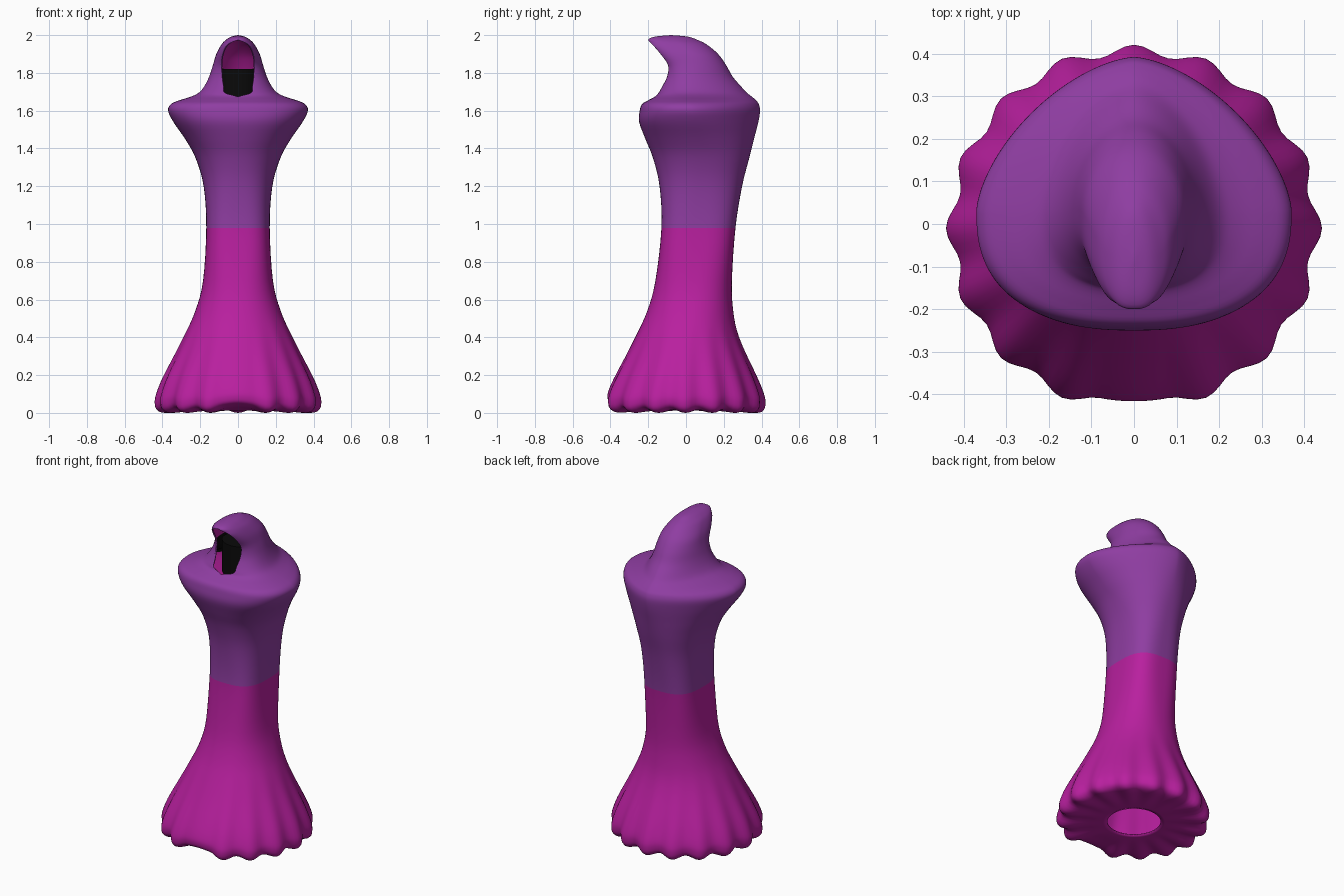
import bpy, bmesh, math

if "Cube" in bpy.data.objects:
    bpy.data.objects.remove(bpy.data.objects["Cube"])

def material(name, rgb):
    m = bpy.data.materials.new(name)
    m.diffuse_color = (*rgb, 1)
    m.use_nodes = True
    m.node_tree.nodes["Principled BSDF"].inputs["Base Color"].default_value = m.diffuse_color
    return m

purple = material("purple cloth", (0.275, 0.047, 0.36))
magenta = material("magenta cloth", (0.48, 0.014, 0.345))
black = material("black shadow", (0.003, 0.003, 0.003))

# Robe rings: height, half width, front y, back y, half width of hood opening
KEYS = [
    (0.014, 0.152, -0.152, 0.152, 0), (0.008, 0.28, -0.28, 0.275, 0),
    (0.0, 0.375, -0.37, 0.365, 0), (0.015, 0.415, -0.415, 0.398, 0),
    (0.05, 0.428, -0.428, 0.408, 0), (0.10, 0.422, -0.42, 0.402, 0),
    (0.20, 0.385, -0.376, 0.365, 0), (0.40, 0.288, -0.27, 0.28, 0),
    (0.54, 0.226, -0.205, 0.25, 0), (0.70, 0.185, -0.162, 0.243, 0),
    (0.98, 0.168, -0.13, 0.262, 0), (1.20, 0.182, -0.14, 0.297, 0),
    (1.35, 0.225, -0.175, 0.335, 0), (1.45, 0.28, -0.215, 0.36, 0),
    (1.54, 0.342, -0.248, 0.383, 0), (1.60, 0.37, -0.245, 0.392, 0),
    (1.635, 0.355, -0.232, 0.385, 0), (1.655, 0.31, -0.20, 0.37, 0),
    (1.674, 0.25, -0.165, 0.349, 0), (1.695, 0.208, -0.145, 0.322, 0.07),
    (1.73, 0.178, -0.125, 0.29, 0.077), (1.78, 0.153, -0.10, 0.247, 0.085),
    (1.84, 0.133, -0.095, 0.213, 0.088), (1.90, 0.115, -0.135, 0.17, 0.08),
    (1.95, 0.088, -0.178, 0.11, 0.055), (1.975, 0.064, -0.20, 0.06, 0),
    (1.992, 0.036, -0.165, 0.01, 0), (2.0, 0.0, -0.08, -0.08, 0),
]
SUB, N = 4, 128

def spline(p, q, r, s, t):
    return 0.5 * (2*q + (r-p)*t + (2*p-5*q+4*r-s)*t*t + (3*q-p-3*r+s)*t**3)

def rings():
    for i in range(len(KEYS) - 1):
        four = [KEYS[min(max(i + k, 0), len(KEYS) - 1)] for k in (-1, 0, 1, 2)]
        for k in range(SUB):
            yield [spline(*c, k / SUB) for c in zip(*four)]
    yield list(KEYS[-1])

def power(v, e):
    return math.copysign(abs(v) ** e, v)

def bump(z, mid, width):
    return math.exp(-((z - mid) / width) ** 2)

def ring_points(z, a, yf, yb, w):
    a, w = max(a, 0), max(w, 0)
    if w < 0.004:
        w = 0
    # widest line lies further forward around the shoulders and hood
    c = (yf + yb) / 2
    c += (min(c, 0.02) - c) * bump(z, 1.70, 0.22)
    shoulder, waist, hood = bump(z, 1.6, 0.17), bump(z, 0.95, 0.36), bump(z, 1.92, 0.13)
    ef = 1 - 0.18 * shoulder - 0.33 * waist - 0.3 * hood    # flatter front
    eb = 1 + 0.28 * shoulder - 0.33 * waist                 # pointed shoulder back
    d = math.asin(min(w / max(a, 1e-4), 0.9) ** (1 / ef))
    front = (c - yf) / math.cos(d) ** ef       # keep the hood lips on the side outline
    fold = max(0, 1 - max(z, 0) / 0.55) * min(1, max(0, (a - 0.2) / 0.2))
    for j in range(N + 1):
        t = -math.pi/2 + d + (2*math.pi - 2*d) * j / N
        co, si = math.cos(t), math.sin(t)
        e = ef if si < 0 else eb
        x = a * power(co, e)
        y = c + (front if si < 0 else yb - c) * power(si, e)
        # sixteen hem folds, left out at the front centre
        lobe = math.cos(16 * (t - math.pi/2))
        near = abs(math.atan2(co, -si))
        if near < math.pi / 16:
            lobe = -1
        s = 1 + 0.033 * lobe * fold
        lift = 0.010 * (1 - lobe) * fold * max(0, 1 - z / 0.3)
        lift += 0.02 * math.exp(-(near / 0.25)**2) * fold * max(0, 1 - z / 0.3)
        yield (x * s, c + (y - c) * s, max(z, 0) + lift)

# Hooded robe: one lofted sheet, open at the hood and at the underside
bm = bmesh.new()
grid = [[bm.verts.new(p) for p in ring_points(*r)] for r in rings()]
for lo, hi in zip(grid, grid[1:]):
    for j in range(N):
        bm.faces.new((lo[j], lo[j+1], hi[j+1], hi[j]))
bmesh.ops.remove_doubles(bm, verts=bm.verts, dist=1e-4)
for f in bm.faces:
    f.smooth = True
    z = f.calc_center_median().z
    # even slots colour the outside, the next slot colours the lining
    f.material_index = 4 if z < 0.98 else 2 if 1.6 < z < 1.82 else 0
mesh = bpy.data.meshes.new("hooded_robe")
bm.to_mesh(mesh)
bm.free()
for m in (purple, magenta, purple, black, magenta, magenta):
    mesh.materials.append(m)
robe = bpy.data.objects.new("hooded_robe", mesh)
bpy.context.collection.objects.link(robe)

# Cloth thickness with the lining colours
sol = robe.modifiers.new("cloth thickness", 'SOLIDIFY')
sol.thickness, sol.offset, sol.material_offset = 0.008, -1, 1

# Dark face inside the hood
bpy.ops.mesh.primitive_cylinder_add(vertices=40, radius=1, depth=0.2, location=(0, 0.03, 1.72))
face = bpy.context.object
face.name = "dark_face"
face.scale = (0.112, 0.10, 1)
face.data.materials.append(black)
bpy.ops.object.shade_smooth_by_angle()
